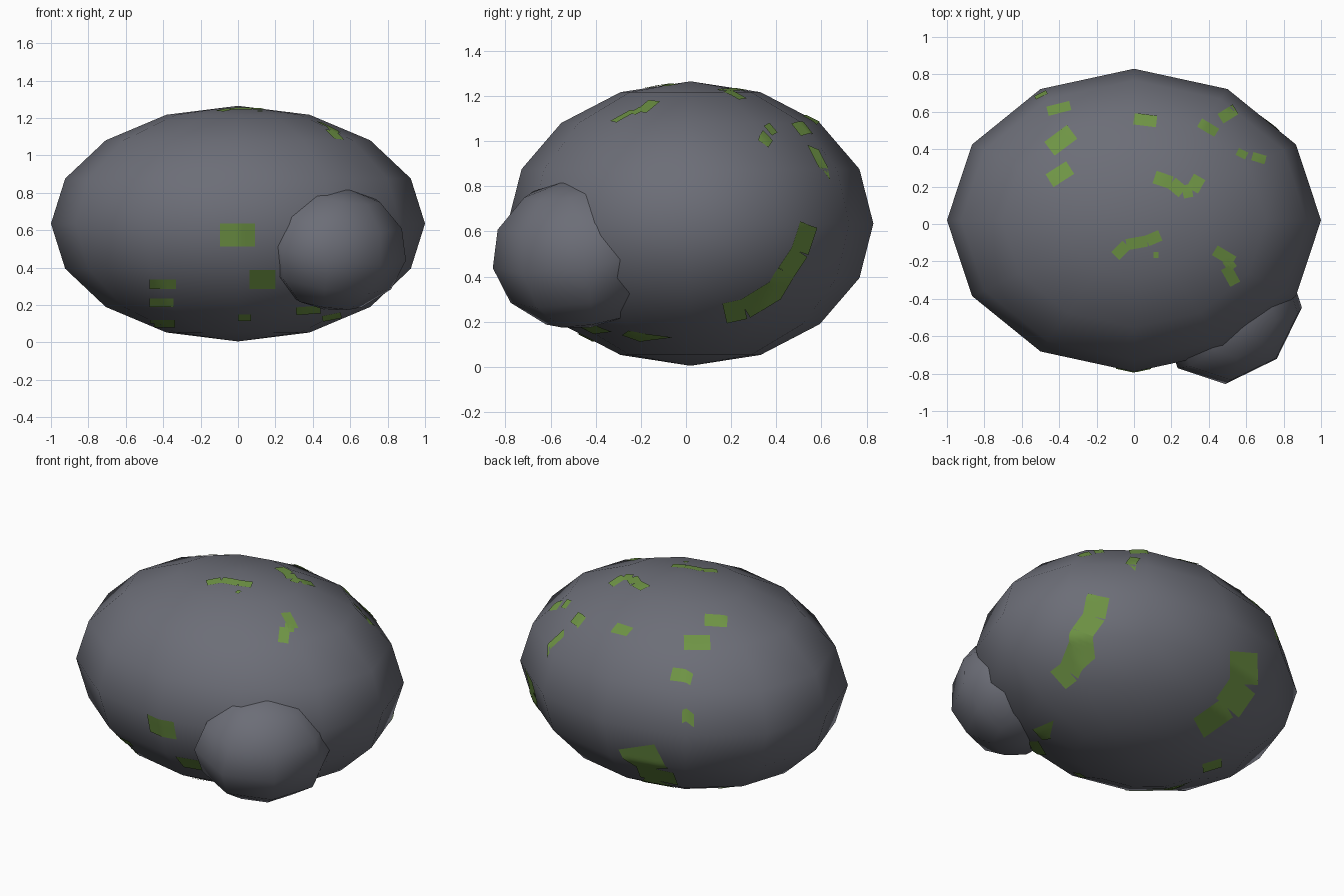
import bpy, bmesh, math
from mathutils import Vector, Matrix
from mathutils.bvhtree import BVHTree

if "Cube" in bpy.data.objects:
    bpy.data.objects.remove(bpy.data.objects["Cube"])


def material(name, rgb):
    m = bpy.data.materials.new(name)
    m.diffuse_color = (*rgb, 1)
    m.use_nodes = True
    m.node_tree.nodes["Principled BSDF"].inputs["Base Color"].default_value = m.diffuse_color
    return m


STONE = material("stone_grey", (0.15, 0.155, 0.185))
MOSS = material("moss_green", (0.16, 0.30, 0.06))


def finish(name, bm, mat):
    me = bpy.data.meshes.new(name)
    bm.to_mesh(me)
    me.materials.append(mat)
    for p in me.polygons:
        p.use_smooth = True
    ob = bpy.data.objects.new(name, me)
    bpy.context.collection.objects.link(ob)
    return ob


def ellipsoid(name, segments, rings, matrix):
    bm = bmesh.new()
    bmesh.ops.create_uvsphere(bm, u_segments=segments, v_segments=rings,
                              radius=1, matrix=matrix)
    tree = BVHTree.FromBMesh(bm)
    finish(name, bm, STONE)
    bm.free()
    return tree


# Large boulder
CENTER = Vector((0, 0.02, 0.635))
boulder = ellipsoid("boulder", 12, 8,
                    Matrix.Translation(CENTER) @ Matrix.Diagonal((1, 0.81, 0.63, 1)))

# Small stone leaning out of the front right
ellipsoid("small_stone", 8, 6,
          Matrix.Translation((0.523, -0.481, 0.498))
          @ Matrix.Rotation(math.radians(-45), 4, 'Z')
          @ Matrix.Rotation(math.radians(14), 4, 'Y')
          @ Matrix.Diagonal((0.35, 0.41, 0.334, 1)))


# Moss: thin strips projected onto the boulder along a direction
def moss_patches(name, origin, right, up, strips):
    right, up = Vector(right).normalized(), Vector(up).normalized()
    out = right.cross(up)
    bm = bmesh.new()

    def project(p):
        start = Vector(origin) + right * p.x + up * p.y + out * 4
        hit, normal, _, _ = boulder.ray_cast(start, -out)
        return hit + normal * 0.005 if hit else None

    for width, *points in strips:
        pts = [Vector(p) for p in points]
        for a, b in zip(pts, pts[1:]):
            along = b - a
            side = Vector((-along.y, along.x)).normalized() * width
            nu = max(2, math.ceil(along.length / 0.025))
            nv = max(2, math.ceil(width / 0.025))
            grid = []
            for i in range(nu + 1):
                row = []
                for j in range(nv + 1):
                    co = project(a + along * (i / nu) + side * (j / nv - 0.5))
                    row.append(bm.verts.new(co) if co else None)
                grid.append(row)
            for i in range(nu):
                for j in range(nv):
                    q = [grid[i][j], grid[i + 1][j], grid[i + 1][j + 1], grid[i][j + 1]]
                    if all(q):
                        bm.faces.new(q)
    bm.normal_update()
    for f in bm.faces:
        if f.normal.dot(out) < 0:
            f.normal_flip()
    finish(name, bm, MOSS)
    bm.free()


moss_patches("top_moss", (0, 0, 0), (1, 0, 0), (0, 1, 0), [
    (0.04, (-0.53, 0.68), (-0.47, 0.71)),
    (0.05, (-0.46, 0.60), (-0.34, 0.63)),
    (0.09, (-0.45, 0.40), (-0.33, 0.49)),
    (0.08, (-0.45, 0.23), (-0.34, 0.30)),
    (0.06, (0.0, 0.56), (0.12, 0.545)),
    (0.05, (0.35, 0.54), (0.44, 0.485)),
    (0.06, (0.46, 0.56), (0.54, 0.61)),
    (0.04, (0.55, 0.385), (0.60, 0.36)),
    (0.045, (0.63, 0.36), (0.70, 0.34)),
    (0.07, (0.11, 0.25), (0.20, 0.22), (0.26, 0.17), (0.31, 0.18), (0.35, 0.25)),
    (0.06, (-0.10, -0.17), (-0.04, -0.11), (0.07, -0.09), (0.14, -0.06)),
    (0.03, (0.105, -0.165), (0.13, -0.165)),
    (0.06, (0.43, -0.14), (0.53, -0.20), (0.49, -0.23), (0.54, -0.32)),
])

moss_patches("front_moss", (0, 0, 0), (1, 0, 0), (0, 0, 1), [
    (0.12, (-0.095, 0.575), (0.09, 0.575)),
    (0.10, (0.06, 0.34), (0.20, 0.34)),
    (0.05, (-0.47, 0.315), (-0.33, 0.315)),
    (0.045, (-0.47, 0.215), (-0.345, 0.215)),
    (0.04, (-0.47, 0.105), (-0.335, 0.105)),
    (0.035, (0.0, 0.135), (0.07, 0.135)),
    (0.04, (0.31, 0.17), (0.44, 0.18)),
    (0.03, (0.45, 0.13), (0.55, 0.15)),
])

moss_patches("right_moss", (0, 0, 0), (0, 1, 0), (0, 0, 1), [
    (0.09, (0.17, 0.24), (0.26, 0.26), (0.39, 0.34)),
    (0.08, (0.38, 0.32), (0.44, 0.42), (0.50, 0.51), (0.54, 0.63)),
])

# Large patch on the back, projected from the back right and below
elev = math.radians(25)
moss_patches("back_moss", CENTER, (-0.8, 0.58, 0),
             (0.58 * math.sin(elev), 0.8 * math.sin(elev), math.cos(elev)), [
    (0.17, (0.58, 0.08), (0.59, -0.10), (0.50, -0.24)),
    (0.12, (0.50, -0.24), (0.34, -0.36)),
    (0.04, (0.39, -0.56), (0.50, -0.52)),
])
